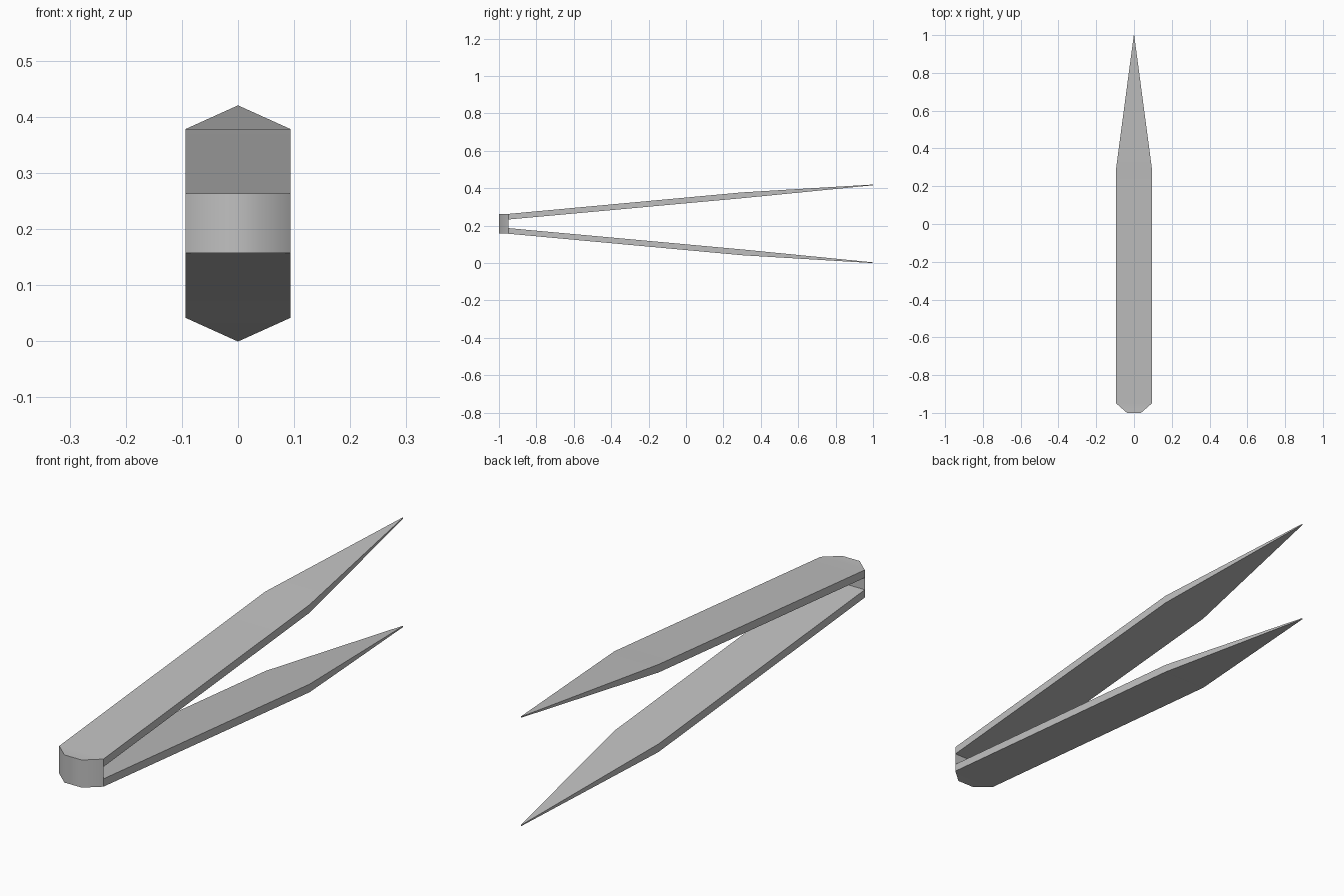
import bpy
import bmesh
import math

cube = bpy.data.objects.get("Cube")
if cube:
    bpy.data.objects.remove(cube, do_unlink=True)

MID = 0.21                        # height of the mirror plane between the arms
HALF = 0.094                      # half the arm width
JOINT = -0.95                     # where the arms leave the bridge
INNER, OUTER = 0.023, 0.053       # arm faces at the joint, measured from MID

# Arm stations: y, half width, inner and outer distance from the mirror plane
STATIONS = [
    (JOINT, HALF, INNER, OUTER),
    (0.30, HALF, 0.137, 0.168),
    (1.00, 0.001, 0.206, 0.210),
]

bm = bmesh.new()


def face(points):
    return bm.faces.new([bm.verts.new(p) for p in points])


def ring(y, w, inner, outer, side):
    zi, zo = MID + side * inner, MID + side * outer
    return [(-w, y, zi), (w, y, zi), (w, y, zo), (-w, y, zo)]


def add_arm(side):
    rings = [ring(*s, side) for s in STATIONS]
    for a, b in zip(rings, rings[1:]):
        for i in range(4):
            j = (i + 1) % 4
            face([a[i], a[j], b[j], b[i]])
    face(rings[-1])               # tiny blunt tip


def add_bridge():
    outline = [(-HALF, JOINT), (-0.037, -1.0), (0.037, -1.0), (HALF, JOINT)]
    levels = [MID + d for d in (-OUTER, -INNER, INNER, OUTER)]
    # Chamfered front wall, split where the arms begin
    for low, high in zip(levels, levels[1:]):
        for p, q in zip(outline, outline[1:]):
            face([(*p, low), (*q, low), (*q, high), (*p, high)])
    # Top and bottom caps
    for z in (levels[0], levels[-1]):
        face([(*p, z) for p in outline])
    # Back wall between the arms
    p, q = outline[0], outline[-1]
    face([(*p, levels[1]), (*q, levels[1]), (*q, levels[2]), (*p, levels[2])])


for side in (1, -1):
    add_arm(side)
add_bridge()
bmesh.ops.remove_doubles(bm, verts=bm.verts, dist=0.0005)
bmesh.ops.recalc_face_normals(bm, faces=bm.faces)

mesh = bpy.data.meshes.new("tweezers")
bm.to_mesh(mesh)
bm.free()
tweezers = bpy.data.objects.new("tweezers", mesh)
bpy.context.collection.objects.link(tweezers)

# Plain silver grey metal
silver = bpy.data.materials.new("silver grey")
silver.use_nodes = True
colour = (0.53, 0.53, 0.53, 1.0)
silver.diffuse_color = colour
silver.node_tree.nodes["Principled BSDF"].inputs["Base Color"].default_value = colour
mesh.materials.append(silver)

# Soft shading on the shallow bends, crisp edges elsewhere
bpy.ops.object.select_all(action="DESELECT")
tweezers.select_set(True)
bpy.context.view_layer.objects.active = tweezers
bpy.ops.object.shade_smooth_by_angle(angle=math.radians(45))
